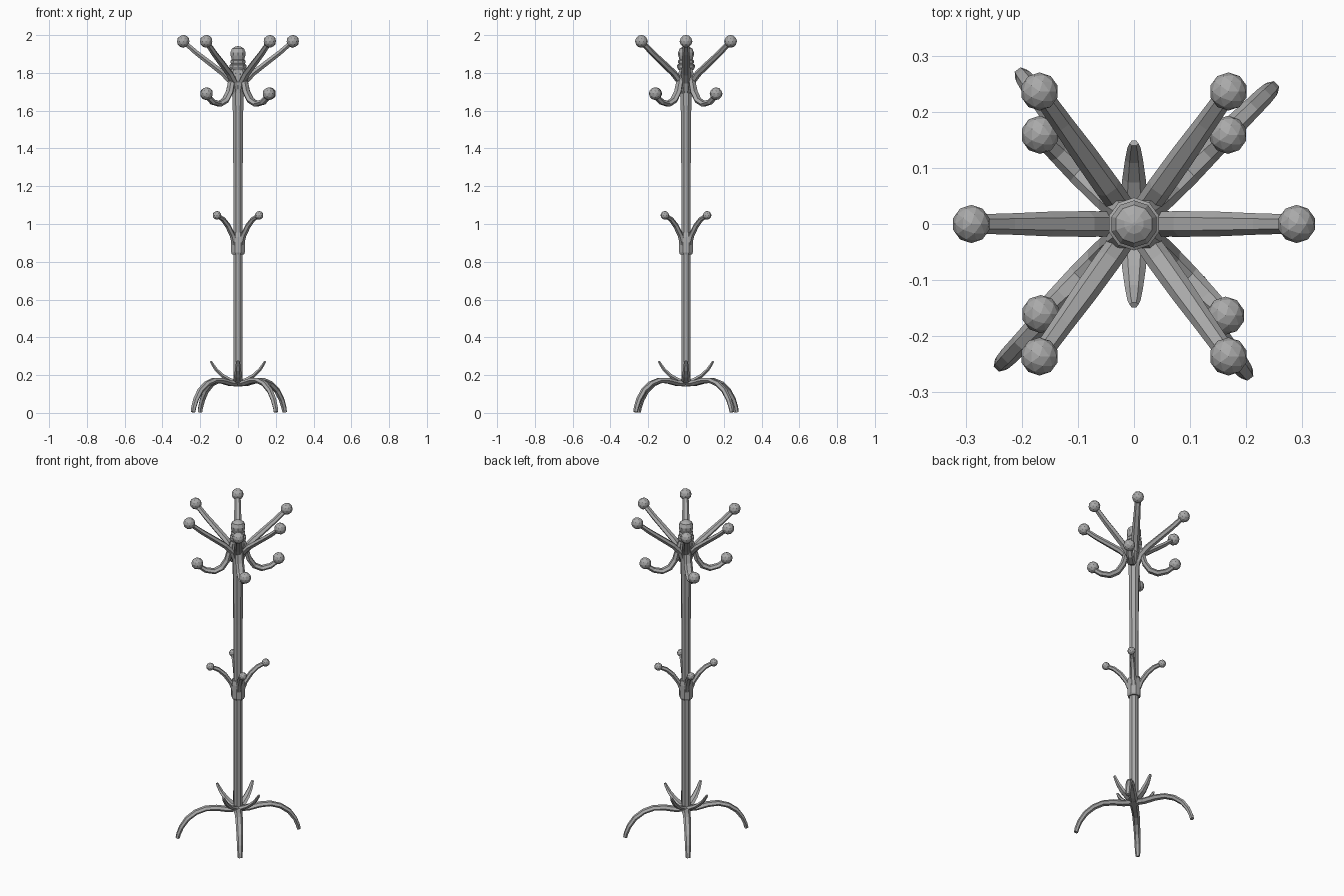
import bpy, bmesh, math
from mathutils import Vector

if "Cube" in bpy.data.objects:
    bpy.data.objects.remove(bpy.data.objects["Cube"])

grey = bpy.data.materials.new("grey_metal")
grey.diffuse_color = (0.4, 0.4, 0.4, 1)
grey.use_nodes = True
grey.node_tree.nodes["Principled BSDF"].inputs["Base Color"].default_value = grey.diffuse_color


def finish(bm, name):
    bmesh.ops.recalc_face_normals(bm, faces=bm.faces)
    me = bpy.data.meshes.new(name)
    bm.to_mesh(me)
    bm.free()
    me.materials.append(grey)
    ob = bpy.data.objects.new(name, me)
    bpy.context.collection.objects.link(ob)
    return ob


def skin(bm, rings):
    """Bridge consecutive rings of points and cap both ends."""
    vs = [[bm.verts.new(p) for p in r] for r in rings]
    n = len(vs[0])
    for a, b in zip(vs, vs[1:]):
        for i in range(n):
            j = (i + 1) % n
            bm.faces.new((a[i], a[j], b[j], b[i]))
    bm.faces.new(vs[0])
    bm.faces.new(vs[-1])


def lathe(name, profile, n):
    bm = bmesh.new()
    skin(bm, [[(r * math.cos(2 * math.pi * (i + .5) / n),
                r * math.sin(2 * math.pi * (i + .5) / n), z) for i in range(n)]
              for r, z in profile])
    return finish(bm, name)


def limb(name, angle, path, sides=6, ball=0, reach=1):
    """Sweep a flattened tube along (radius, z, half_width, half_thickness)
    points in the vertical plane at the given angle, with an optional end ball."""
    a = math.radians(angle)
    out, side = Vector((math.cos(a), math.sin(a), 0)), Vector((-math.sin(a), math.cos(a), 0))
    up = Vector((0, 0, 1))
    rings = []
    for k, (r, z, w, t) in enumerate(path):
        p, q = path[max(k - 1, 0)], path[min(k + 1, len(path) - 1)]
        d = (out * (q[0] - p[0]) + up * (q[1] - p[1])).normalized()
        nrm = side.cross(d)
        ring = []
        for i in range(sides):
            f = 2 * math.pi * i / sides
            v = out * r * reach + up * z + side * w * math.cos(f) + nrm * t * math.sin(f)
            v.z = max(v.z, 0)
            ring.append(v)
        rings.append(ring)
    bm = bmesh.new()
    skin(bm, rings)
    finish(bm, name)
    if ball:
        bm = bmesh.new()
        bmesh.ops.create_icosphere(bm, subdivisions=2, radius=ball)
        bmesh.ops.translate(bm, verts=bm.verts, vec=out * path[-1][0] + up * path[-1][1])
        finish(bm, name + "_ball")


# central pole, middle collar and top finial
lathe("pole", [(.025, .14), (.026, .86), (.027, 1.3), (.03, 1.6), (.036, 1.75), (.037, 1.83)], 8)
lathe("middle_collar", [(.034, .838), (.039, .85), (.039, .93), (.034, .955)], 8)
lathe("finial", [(.039, 1.815), (.047, 1.83), (.047, 1.842), (.038, 1.848), (.042, 1.855),
                 (.042, 1.865), (.035, 1.872), (.041, 1.892), (.042, 1.908), (.034, 1.928),
                 (.018, 1.938), (.003, 1.942)], 10)

# six long upper arms
arm = [(.014, 1.68, .016, .014), (.036, 1.75, .022, .017), (.08, 1.798, .023, .017),
       (.15, 1.852, .022, .016), (.22, 1.906, .019, .015), (.29, 1.967, .017, .013)]
for i, ang in enumerate((0, 54.5, 125.5, 180, 234.5, 305.5)):
    limb(f"upper_arm_{i}", ang, arm, ball=.034)

# four curled lower hooks
hook = [(.028, 1.82, .016, .013), (.046, 1.76, .022, .016), (.062, 1.70, .024, .017),
        (.092, 1.655, .024, .017), (.135, 1.635, .023, .016), (.185, 1.646, .02, .015),
        (.215, 1.668, .018, .014), (.231, 1.69, .016, .013)]
# four small middle hooks
peg = [(.02, .88, .016, .014), (.042, .94, .017, .014), (.075, .99, .016, .014),
       (.112, 1.025, .015, .013), (.158, 1.046, .013, .011)]
for i, ang in enumerate((43.5, 136.5, 224, 315)):
    limb(f"lower_hook_{i}", ang, hook, ball=.034)
    limb(f"middle_hook_{i}", 45 + 90 * i, peg, ball=.023)

# four arched legs, one diagonal pair reaching slightly further
leg = [(0, .155, .024, .016), (.06, .157, .024, .016), (.12, .17, .022, .016),
       (.18, .172, .021, .015), (.235, .154, .02, .015), (.283, .118, .018, .015),
       (.316, .07, .017, .014), (.332, .03, .015, .013), (.338, .004, .013, .012)]
for i, ang in enumerate((44.5, 127, 226.5, 307)):
    limb(f"leg_{i}", ang, leg, reach=(1.025, .99)[i % 2])

# four upturned spikes at the base
spike = [(0, .16, .024, .013), (.04, .172, .025, .013), (.08, .195, .021, .012),
         (.115, .228, .016, .01), (.135, .258, .012, .008), (.144, .274, .008, .006)]
for i in range(4):
    limb(f"base_spike_{i}", 90 * i, spike)
